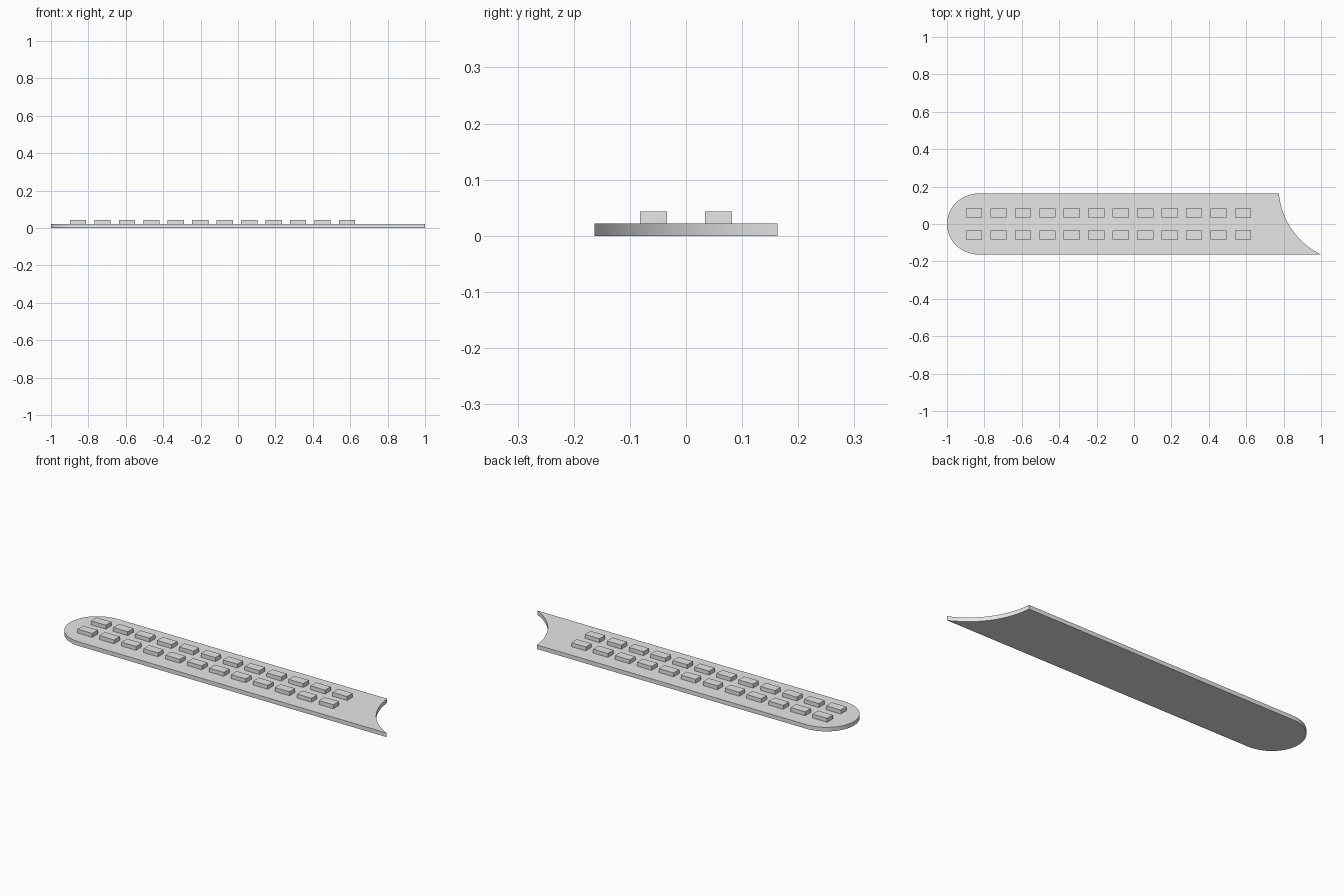
import bpy
import bmesh
from math import sin, cos, pi, atan2, hypot, asin, radians

cube = bpy.data.objects.get("Cube")
if cube:
    bpy.data.objects.remove(cube, do_unlink=True)

HALF_W = 0.163      # half the plate width
THICK = 0.022       # plate thickness
TOP = 0.043         # height of the raised blocks

grey = bpy.data.materials.new("light_grey")
grey.use_nodes = True
colour = (0.8, 0.8, 0.8, 1)
grey.diffuse_color = colour
grey.node_tree.nodes["Principled BSDF"].inputs["Base Color"].default_value = colour


def finish(name, bm):
    bmesh.ops.recalc_face_normals(bm, faces=bm.faces)
    mesh = bpy.data.meshes.new(name)
    bm.to_mesh(mesh)
    bm.free()
    mesh.materials.append(grey)
    obj = bpy.data.objects.new(name, mesh)
    bpy.context.collection.objects.link(obj)
    return obj


def arc_between(a, b, radius, steps):
    """Points on the arc from a to b that bulges to the right-hand side of travel."""
    dx, dy = b[0] - a[0], b[1] - a[1]
    chord = hypot(dx, dy)
    rise = (radius ** 2 - chord ** 2 / 4) ** 0.5
    cx = (a[0] + b[0]) / 2 - dy / chord * rise
    cy = (a[1] + b[1]) / 2 + dx / chord * rise
    start = atan2(a[1] - cy, a[0] - cx)
    sweep = 2 * asin(chord / 2 / radius)
    return [(cx + radius * cos(start + sweep * i / steps),
             cy + radius * sin(start + sweep * i / steps)) for i in range(steps + 1)]


# Plate outline: rounded end, then the concave slanted end
round_len = 0.17
outline = [(-1 + round_len - round_len * sin(pi * i / 48), -HALF_W * cos(pi * i / 48))
           for i in range(48, -1, -1)]
outline = outline[::-1]
outline += arc_between((0.775, HALF_W), (1.0, -HALF_W), 0.4, 28)

bm = bmesh.new()
base = bm.faces.new([bm.verts.new((x, y, 0)) for x, y in outline])
raised = bmesh.ops.extrude_face_region(bm, geom=[base], use_keep_orig=True)
verts = [v for v in raised["geom"] if isinstance(v, bmesh.types.BMVert)]
bmesh.ops.translate(bm, verts=verts, vec=(0, 0, THICK))
plate = finish("plate", bm)
bpy.context.view_layer.objects.active = plate
plate.select_set(True)
bpy.ops.object.shade_smooth_by_angle(angle=radians(30))

# Two rows of raised blocks standing on the plate
for row, y in (("front", -0.058), ("back", 0.058)):
    bm = bmesh.new()
    for i in range(12):
        block = bmesh.ops.create_cube(bm, size=1)["verts"]
        bmesh.ops.scale(bm, verts=block, vec=(0.087, 0.048, TOP - THICK))
        bmesh.ops.translate(bm, verts=block,
                            vec=(-0.855 + 0.1307 * i, y, (TOP + THICK) / 2))
    finish(row + "_block_row", bm)
